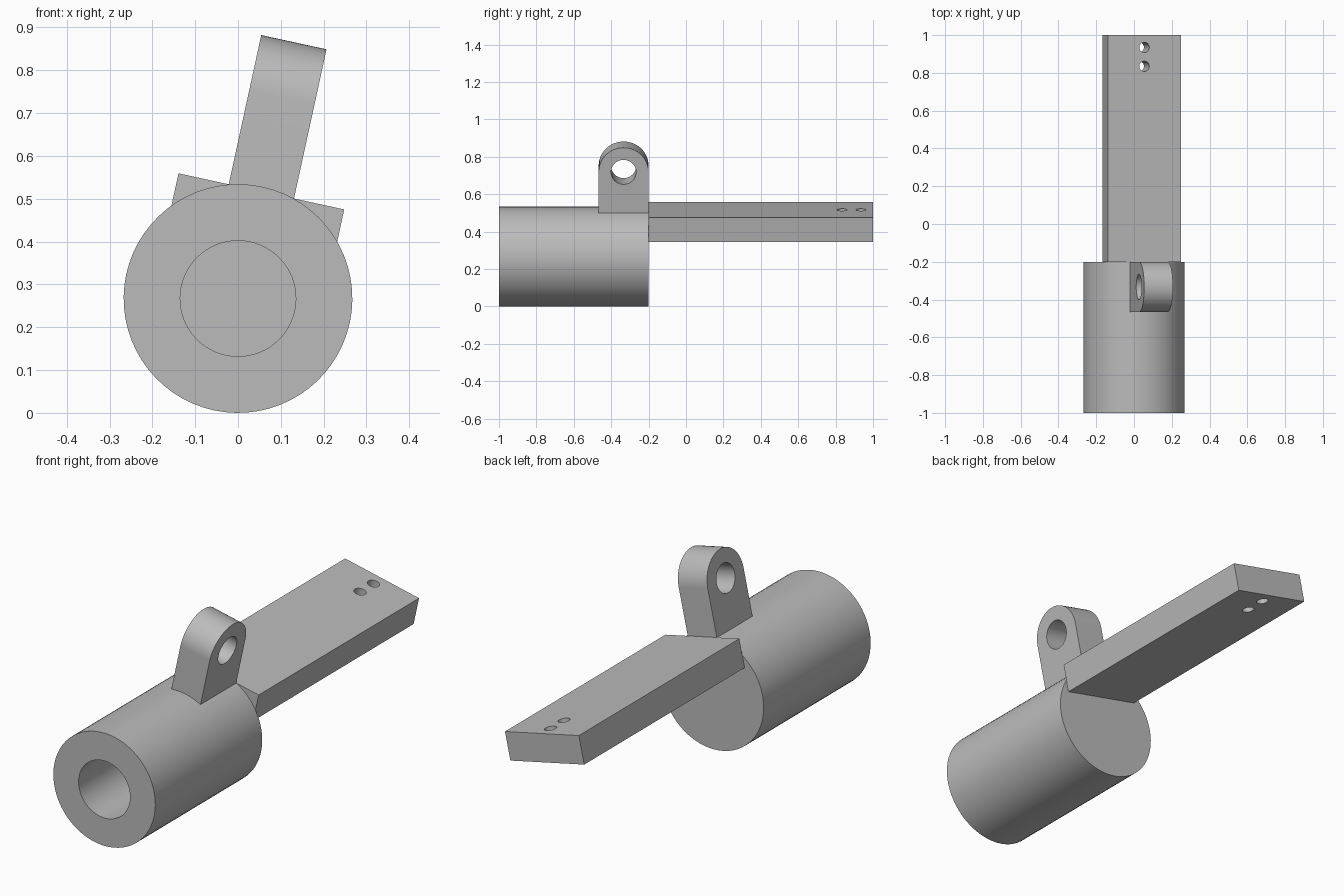
import bpy, bmesh, math
from mathutils import Matrix, Vector

if "Cube" in bpy.data.objects:
    bpy.data.objects.remove(bpy.data.objects["Cube"], do_unlink=True)

R = 0.267                      # barrel radius
TILT = math.radians(12.3)      # roll of the lug and bar around the barrel axis
FRAME = Matrix.Translation((0, 0, R)) @ Matrix.Rotation(TILT, 4, 'Y')

grey = bpy.data.materials.new("plain grey")
grey.use_nodes = True
grey.diffuse_color = (0.5, 0.5, 0.5, 1)
grey.node_tree.nodes["Principled BSDF"].inputs["Base Color"].default_value = (0.5, 0.5, 0.5, 1)


def finish(bm, name):
    """Turn a bmesh in the barrel-axis frame into a placed object."""
    bmesh.ops.recalc_face_normals(bm, faces=bm.faces)
    mesh = bpy.data.meshes.new(name)
    bm.to_mesh(mesh)
    bm.free()
    mesh.materials.append(grey)
    mesh.transform(FRAME)
    obj = bpy.data.objects.new(name, mesh)
    bpy.context.collection.objects.link(obj)
    return obj


def activate(obj):
    bpy.ops.object.select_all(action='DESELECT')
    obj.select_set(True)
    bpy.context.view_layer.objects.active = obj


def smooth(obj):
    activate(obj)
    bpy.ops.object.shade_smooth_by_angle(angle=math.radians(30))


def extrude(points, offset, name):
    """Extrude a closed outline along an offset."""
    bm = bmesh.new()
    face = bm.faces.new([bm.verts.new(p) for p in points])
    new = bmesh.ops.extrude_face_region(bm, geom=[face])["geom"]
    verts = [v for v in new if isinstance(v, bmesh.types.BMVert)]
    bmesh.ops.translate(bm, verts=verts, vec=offset)
    return finish(bm, name)


def drill(obj, centre, radius, axis):
    """Cut a round through hole and discard the cutter."""
    bm = bmesh.new()
    turn = Vector((0, 0, 1)).rotation_difference(Vector(axis)).to_matrix().to_4x4()
    bmesh.ops.create_cone(bm, cap_ends=True, segments=40, radius1=radius, radius2=radius,
                          depth=0.5, matrix=Matrix.Translation(centre) @ turn)
    cutter = finish(bm, "hole_cutter")
    cutter.hide_render = True
    mod = obj.modifiers.new("hole", 'BOOLEAN')
    mod.operation = 'DIFFERENCE'
    mod.solver = 'EXACT'
    mod.object = cutter
    activate(obj)
    bpy.ops.object.modifier_apply(modifier=mod.name)
    bpy.data.objects.remove(cutter, do_unlink=True)


# Barrel with a blind bore, open at the front
bm = bmesh.new()
profile = [(0, -0.33), (0.135, -0.33), (0.135, -1), (R, -1), (R, -0.2), (0, -0.2)]
verts = [bm.verts.new((r, y, 0)) for r, y in profile]
edges = [bm.edges.new(pair) for pair in zip(verts, verts[1:])]
bmesh.ops.spin(bm, geom=verts + edges, axis=(0, 1, 0), cent=(0, 0, 0),
               angle=math.tau, steps=64)
bmesh.ops.remove_doubles(bm, verts=bm.verts, dist=0.0005)
smooth(finish(bm, "barrel"))

# Round-topped lug with a cross hole
HALF, LUG_R, LUG_Y, LUG_Z = 0.078, 0.1335, -0.3335, 0.479
outline = [(-HALF, LUG_Y - LUG_R, 0.2), (-HALF, LUG_Y + LUG_R, 0.2)]
for i in range(33):
    a = math.pi * i / 32
    outline.append((-HALF, LUG_Y + LUG_R * math.cos(a), LUG_Z + LUG_R * math.sin(a)))
lug = extrude(outline, (2 * HALF, 0, 0), "lug")
drill(lug, (0, LUG_Y, LUG_Z), 0.067, (1, 0, 0))
smooth(lug)

# Flat bar with two small holes near its end
W, TOP, BOTTOM = 0.198, 0.256, 0.123
bar = extrude([(-W, -0.2, BOTTOM), (W, -0.2, BOTTOM), (W, -0.2, TOP), (-W, -0.2, TOP)],
              (0, 1.2, 0), "bar")
for y in (0.835, 0.935):
    drill(bar, (0, y, 0.19), 0.027, (0, 0, 1))
smooth(bar)
